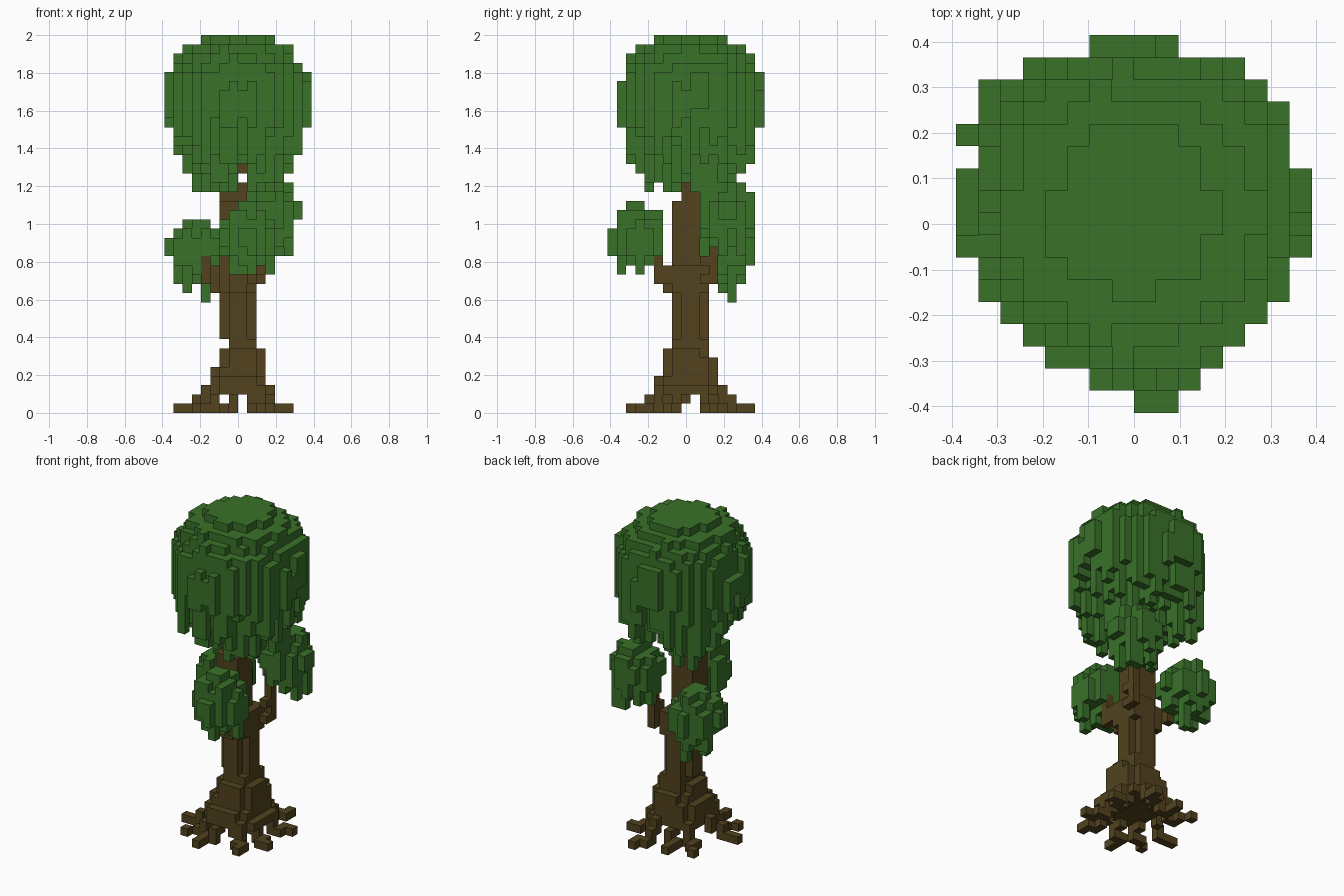
import bpy, bmesh, math, random
from mathutils import Vector

if "Cube" in bpy.data.objects:
    bpy.data.objects.remove(bpy.data.objects["Cube"])

random.seed(4)
U = 2 / 41                      # edge of one block
parts = {}                      # part name -> set of block cells
filled = set()                  # every occupied cell


def material(name, rgb):
    m = bpy.data.materials.new(name)
    m.use_nodes = True
    m.diffuse_color = (*rgb, 1)
    m.node_tree.nodes["Principled BSDF"].inputs["Base Color"].default_value = (*rgb, 1)
    return m


BARK = material("bark brown", (0.084, 0.055, 0.013))
LEAF = material("leaf green", (0.041, 0.166, 0.022))


def put(part, cell):
    if cell not in filled:
        filled.add(cell)
        parts.setdefault(part, set()).add(cell)


def column(part, x, y, bottom, top):
    for z in range(bottom, top):
        put(part, (x, y, z))


def log(part, x0, x1, y0, y1, z0, z1):
    """Stack of blocks with a rounded cross-section."""
    cx, cy = (x0 + x1 - 1) / 2, (y0 + y1 - 1) / 2
    for x in range(x0, x1):
        for y in range(y0, y1):
            d = (2 * (x - cx) / (x1 - x0)) ** 2 + (2 * (y - cy) / (y1 - y0)) ** 2
            if d < 1.1:
                column(part, x, y, z0, z1)


def limb(part, *points):
    """Chain of blocks along a path."""
    for a, b in zip(points, points[1:]):
        a, b = Vector(a), Vector(b)
        for i in range(17):
            put(part, tuple(round(c) for c in a.lerp(b, i / 16)))


def clump(part, cx, cy, widest, top, radius, drop):
    """Small leaf ball with hanging strands."""
    for x in range(-9, 9):
        for y in range(-9, 9):
            r = math.hypot(x + 0.5 - cx, y - cy) / radius
            if r < 1:
                low = random.randint(1, 2) if r > 0.85 else random.randint(2, drop)
                rise = round((top - widest) * math.sqrt(1 - r ** 3))
                if r > 0.4:
                    rise -= random.randint(0, 1)
                column(part, x, y, widest - low, widest + max(rise, 1))


# Trunk, raised on its roots and thinning upward
for section in [(-3, 4, -3, 4, 2, 3), (-3, 3, -3, 4, 3, 4), (-3, 3, -2, 4, 4, 5),
                (-2, 3, -2, 4, 5, 6), (-2, 3, -2, 3, 6, 7),
                (-1, 2, -1, 3, 7, 8), (-2, 2, -1, 3, 8, 13),
                (-2, 2, -2, 3, 13, 16), (-2, 1, -1, 2, 16, 23),
                (-2, 1, 0, 2, 23, 25), (-2, 0, 0, 2, 25, 27), (-1, 1, 1, 2, 27, 32)]:
    log("trunk", *section)

# Roots running down the flare and out over the ground
base = Vector((-0.5, 0.3, 0))
for tip in [(5, 3), (2, 7), (-2, 6), (-5, 5), (-7, -1), (-5, -4), (-2, -6), (3, -5), (5, -2)]:
    end = Vector((*tip, 0))
    path = [base.lerp(end, t) + Vector((0, 0, z))
            for t, z in ((0.36, 4), (0.45, 2), (0.6, 1), (0.73, 0))]
    limb("roots", *path, end)

# Branches to the three clumps and into the crown
limb("front_branch", (0, -1, 14), (1, -3, 15), (1, -3, 16), (1, -4, 18))
limb("front_branch", (1, -1, 14), (1, -3, 14))
limb("right_branch", (-2, 0, 12), (-3, 1, 13), (-4, 2, 15), (-5, 3, 16), (-5, 4, 18))
limb("right_branch", (-2, 1, 14), (-3, 1, 15), (-4, 2, 16))
limb("left_branch", (1, 2, 13), (2, 3, 15), (2, 3, 18), (3, 4, 21))
limb("left_branch", (1, 2, 14), (2, 3, 17))
limb("crown_branches", (-1, 0, 24), (-3, -1, 27), (-3, -1, 30))
limb("crown_branches", (0, 0, 26), (2, 0, 29), (2, 0, 32))
limb("crown_branches", (-1, 0, 25), (-1, -1, 27), (-1, -1, 30))

# Clumps of leaves
clump("front_clump", 1, -5.1, 19, 23, 3, 4)
clump("right_clump", -4.5, 4.1, 18, 21, 3.05, 4)
clump("left_clump", 3.6, 4.5, 22, 25, 3, 5)
for x, y, low in [(-4, 5, 12), (-6, 4, 13), (-5, 5, 14)]:
    column("right_clump", x, y, low, 18)

# Crown: domed top with strands of uneven length below
for x in range(-8, 8):
    for y in range(-8, 9):
        r = math.hypot(x + 0.5, y - 0.5)
        if r > 7.75:
            continue
        ring = max(abs(x + 0.5), abs(y - 0.5))
        top = 41 - sum(r + random.uniform(-0.4, 0.4) > limit for limit in (3.9, 5.6, 6.4, 7))
        if ring > 7:
            top -= random.randint(0, 2)
            low = random.randint(31, 33)
        elif ring > 6:
            low = random.randint(27, 32)
        elif ring > 5:
            low = random.randint(26, 31)
        else:
            low = random.randint(24, 30)
        column("crown", x, y, low, top)


def build(name, cells):
    """Turn the exposed sides of the blocks into one mesh."""
    bm = bmesh.new()
    verts = {}
    for cell in sorted(cells):
        for axis in range(3):
            for side in (0, 1):
                near = list(cell)
                near[axis] += 2 * side - 1
                if tuple(near) in filled:
                    continue
                ring = []
                for p, q in ((0, 0), (1, 0), (1, 1), (0, 1)):
                    corner = list(cell)
                    corner[axis] += side
                    corner[(axis + 1) % 3] += p
                    corner[(axis + 2) % 3] += q
                    key = tuple(corner)
                    if key not in verts:
                        verts[key] = bm.verts.new((key[0] * U, (key[1] - 0.5) * U, key[2] * U))
                    ring.append(verts[key])
                bm.faces.new(ring if side else ring[::-1])
    mesh = bpy.data.meshes.new(name)
    bm.to_mesh(mesh)
    bm.free()
    leafy = name == "crown" or name.endswith("clump")
    mesh.materials.append(LEAF if leafy else BARK)
    bpy.context.collection.objects.link(bpy.data.objects.new(name, mesh))


for part, cells in parts.items():
    build(part, cells)
